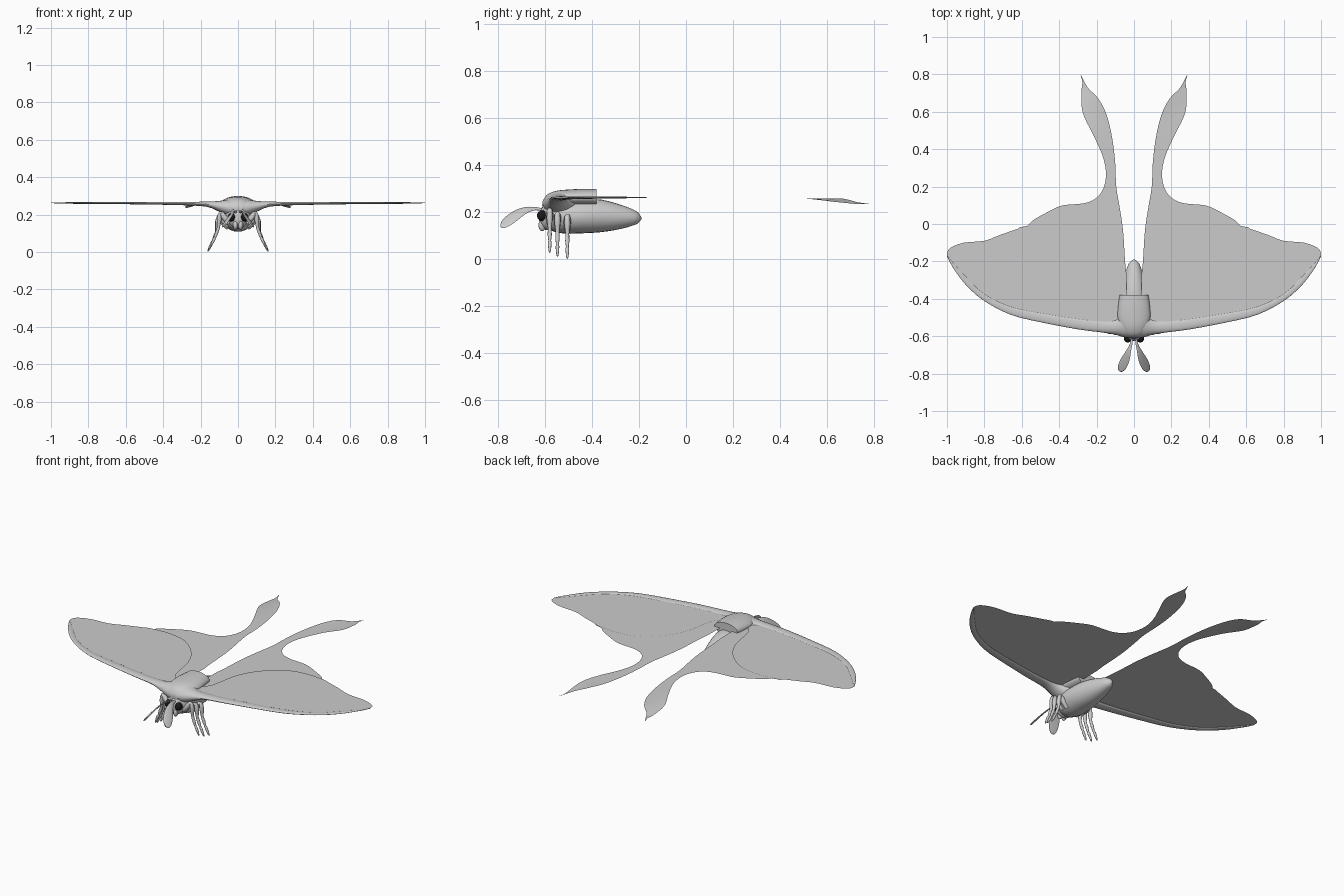
import bpy
import bmesh
from math import cos, sin, pi, radians
from mathutils import Vector as V

old = bpy.data.objects.get("Cube")
if old:
    bpy.data.objects.remove(old, do_unlink=True)


def material(name, value):
    mat = bpy.data.materials.new(name)
    mat.use_nodes = True
    color = (value, value, value, 1)
    mat.diffuse_color = color
    mat.node_tree.nodes["Principled BSDF"].inputs["Base Color"].default_value = color
    return mat


grey = material("plain grey", 0.6)
black = material("eye black", 0.01)


def finish(name, bm, mat=grey, mirrored=False, solid=True):
    """Turn a bmesh into a shaded object, mirrored across x if asked."""
    if solid:
        bmesh.ops.recalc_face_normals(bm, faces=bm.faces)
    mesh = bpy.data.meshes.new(name)
    bm.to_mesh(mesh)
    bm.free()
    mesh.materials.append(mat)
    obj = bpy.data.objects.new(name, mesh)
    bpy.context.collection.objects.link(obj)
    bpy.ops.object.select_all(action="DESELECT")
    obj.select_set(True)
    bpy.context.view_layer.objects.active = obj
    bpy.ops.object.shade_smooth_by_angle(angle=radians(40))
    if mirrored:
        obj.modifiers.new("mirror", "MIRROR")
    return obj


def smooth_path(points, steps=3, closed=False):
    """Pass a soft curve through the points, of any dimension."""
    pts = [V(p) for p in points]
    n = len(pts)
    pick = (lambda i: pts[i % n]) if closed else (lambda i: pts[max(0, min(n - 1, i))])
    out = []
    for i in range(n if closed else n - 1):
        a, b, c, d = (pick(i + k) for k in (-1, 0, 1, 2))
        for s in range(steps):
            t = s / steps
            out.append(b + (c - a) * (t / 2) + (a * 2 - b * 5 + c * 4 - d) * (t * t / 2)
                       + (b * 3 - a - c * 3 + d) * (t ** 3 / 2))
    return out if closed else out + [pts[-1]]


def add_loft(bm, rings, sides=16, start_cap=True):
    """Skin elliptical rings, each given as centre and two half axes."""
    loops = []
    for centre, u, v in rings:
        angles = [2 * pi * k / sides for k in range(sides)]
        loops.append([bm.verts.new(centre + u * cos(a) + v * sin(a)) for a in angles])
    for p, q in zip(loops, loops[1:]):
        for k in range(sides):
            j = (k + 1) % sides
            bm.faces.new((p[k], p[j], q[j], q[k]))
    if start_cap:
        bm.faces.new(loops[0][::-1])
    bm.faces.new(loops[-1])


def lengthwise(name, stations, sides=24):
    """Loft along y from stations of y, z, half width, half height."""
    bm = bmesh.new()
    add_loft(bm, [(V((0, y, z)), V((w, 0, 0)), V((0, 0, h)))
                  for y, z, w, h in smooth_path(stations)], sides)
    return finish(name, bm)


def ellipsoid(name, centre, size, mat=grey, mirrored=False):
    bm = bmesh.new()
    bmesh.ops.create_uvsphere(bm, u_segments=20, v_segments=12, radius=1)
    for v in bm.verts:
        v.co = V(centre) + V(a * b for a, b in zip(v.co, size))
    return finish(name, bm, mat, mirrored)


def wing(name, outline, height):
    """Thin sheet wing; the tail curls down along its outer edge."""
    bm = bmesh.new()
    verts = []
    for x, y in smooth_path(outline, closed=True):
        along = max(0, min(1, (y - 0.48) / 0.25))
        across = max(0, min(1, (x - 0.18) / 0.1))
        verts.append(bm.verts.new((x, y, height - 0.025 * along * across)))
    face = bm.faces.new(verts)
    face.normal_update()
    if face.normal.z < 0:
        face.normal_flip()
    bmesh.ops.triangulate(bm, faces=bm.faces[:])
    return finish(name, bm, mirrored=True, solid=False)


# Body: one tapering hull with a raised back cover
lengthwise("body", [(-.61, .2, .03, .035), (-.58, .19, .065, .065), (-.52, .184, .083, .075),
                    (-.44, .183, .084, .073), (-.36, .184, .071, .069), (-.28, .18, .052, .052),
                    (-.22, .177, .032, .032), (-.2, .175, .018, .019), (-.19, .174, .004, .004)])
lengthwise("back_cover", [(-.61, .235, .03, .012), (-.59, .247, .055, .028), (-.55, .256, .075, .035),
                          (-.5, .26, .088, .036), (-.44, .262, .085, .037), (-.38, .262, .077, .037)])

# Wings: two overlapping sheets on each side
wing("forewings", [(.06, -.54), (.3, -.52), (.5, -.49), (.66, -.455), (.8, -.39), (.9, -.3),
                   (.97, -.21), (.998, -.17), (.985, -.13), (.91, -.1), (.8, -.09), (.72, -.06),
                   (.62, -.025), (.57, -.01), (.45, -.003), (.33, -.035), (.22, -.13),
                   (.155, -.25), (.12, -.42), (.06, -.49)], .263)
wing("hindwings", [(.05, -.52), (.14, -.49), (.35, -.36), (.54, -.21), (.6, -.13), (.625, -.03),
                   (.57, -.01), (.54, .02), (.46, .065), (.38, .1), (.27, .11), (.2, .14),
                   (.16, .2), (.15, .28), (.17, .37), (.22, .48), (.265, .57), (.28, .63),
                   (.28, .72), (.276, .76), (.286, .8), (.262, .755), (.24, .72), (.19, .67),
                   (.145, .58), (.115, .45), (.1, .32), (.095, .2), (.075, .08), (.058, -.04),
                   (.048, -.2), (.04, -.3)], .259)

# Leading edge spars flare into the shoulders: x, front y, rear y, low z, high z
spars = [(0, -.612, -.44, .18, .288), (.05, -.606, -.46, .19, .282), (.1, -.592, -.505, .215, .273),
         (.17, -.58, -.515, .242, .269), (.3, -.563, -.505, .25, .268), (.5, -.525, -.475, .254, .267),
         (.66, -.485, -.442, .256, .267), (.8, -.412, -.375, .257, .266), (.9, -.325, -.28, .258, .266),
         (.97, -.23, -.205, .26, .265), (1, -.172, -.166, .261, .264)]
bm = bmesh.new()
add_loft(bm, [(V((x, (f + r) / 2, (lo + hi) / 2)), V((0, (r - f) / 2, 0)), V((0, 0, (hi - lo) / 2)))
              for x, f, r, lo, hi in smooth_path(spars)], start_cap=False)
finish("wing_spars", bm, mirrored=True)

# Head with eyes and mouthparts
ellipsoid("head", (0, -.59, .178), (.05, .036, .055))
ellipsoid("eyes", (.034, -.612, .185), (.02, .022, .023), black, True)
ellipsoid("palps", (.014, -.612, .145), (.013, .016, .026), mirrored=True)

# Antennae: leaf paddles pitched like a roof; x, y, z, half width
feelers = [(.01, -.6, .208, .006), (.015, -.64, .215, .009), (.03, -.68, .208, .02),
           (.046, -.72, .187, .034), (.059, -.755, .165, .036), (.066, -.78, .15, .026),
           (.07, -.79, .143, .006)]
slant = V((-.7, 0, .7))
flat = slant.cross(V((.06, -.15, -.07))).normalized()
bm = bmesh.new()
add_loft(bm, [(V((x, y, z)), slant * w, flat * 0.004) for x, y, z, w in smooth_path(feelers)], 12)
finish("antennae", bm, mirrored=True)


# Legs: raised thigh, shin and splayed foot; out x, z, radius
def leg(name, y, lift, reach):
    joints = [(.05, .13, .014), (.085, .165, .016), (.105, .185, .011), (.112, .15, .013),
              (.115, .11, .008), (.126, .08, .009), (.136, .055, .006), (.142, .045, .008),
              (.158, .012, .005), (.162, .004, .002)]
    path = smooth_path(joints, 2)
    bm = bmesh.new()
    rings = []
    for i, (x, z, r) in enumerate(path):
        a, b = path[max(0, i - 1)], path[min(len(path) - 1, i + 1)]
        way = V((b.x - a.x, 0, b.y - a.y)).normalized()
        side = V((0, 1, 0))
        rings.append((V((x * reach, y, z + lift)), side * r, way.cross(side) * r))
    add_loft(bm, rings, 10)
    finish(name, bm, mirrored=True)


leg("front_legs", -.58, .024, .9)
leg("middle_legs", -.547, .008, .97)
leg("rear_legs", -.505, -.002, 1)
